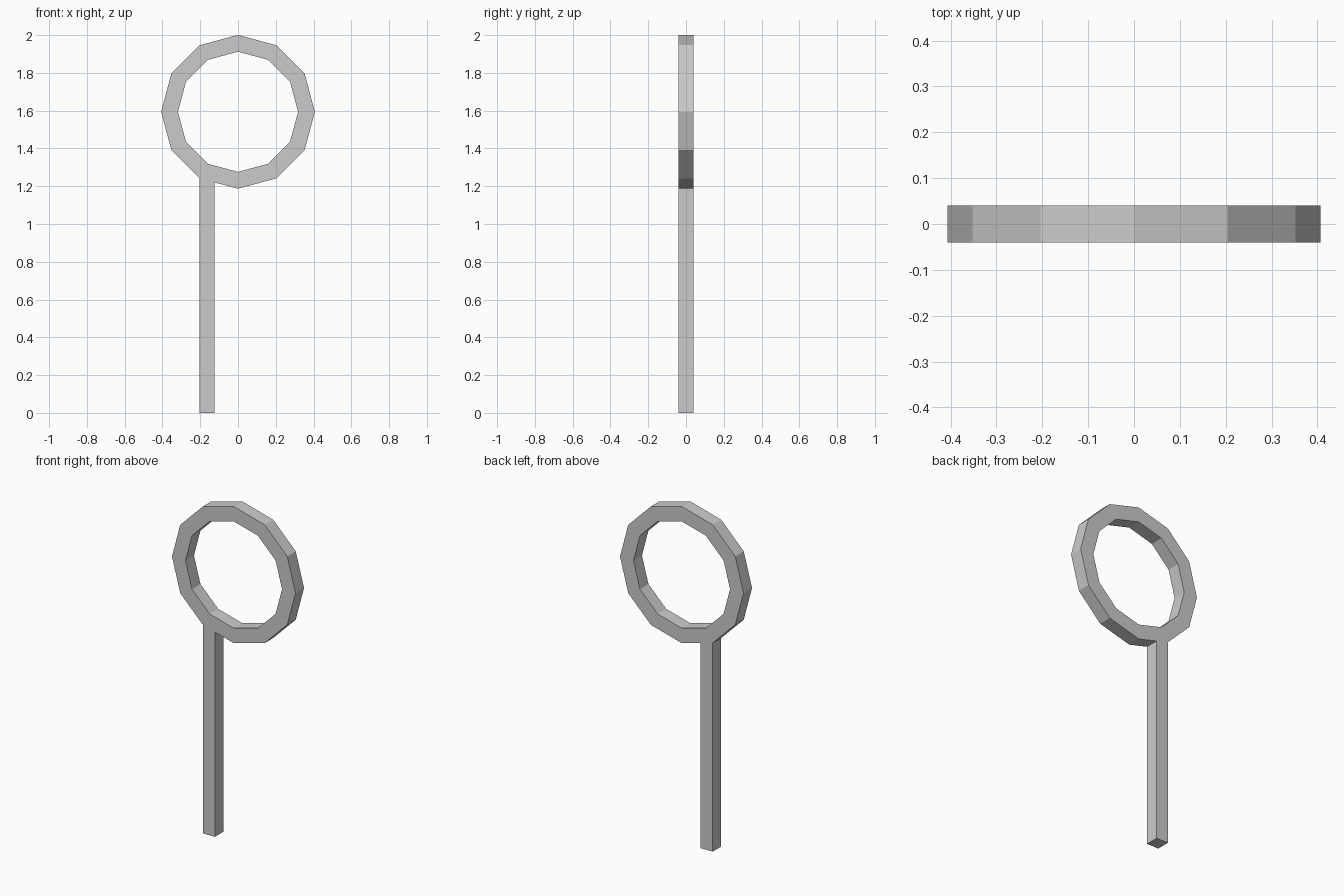
import bpy, bmesh
from math import sin, cos, radians
from mathutils import Vector

if "Cube" in bpy.data.objects:
    bpy.data.objects.remove(bpy.data.objects["Cube"])

R_OUT, R_IN, CZ = 0.407, 0.318, 1.594
HALF_Y, HANDLE_RIGHT, SIDES = 0.04, -0.125, 12

bm = bmesh.new()


def point(x, z):
    return bm.verts.new((x, -HALF_Y, z))


def circle(r):
    angles = [radians(i * 360 / SIDES) for i in range(SIDES)]
    return [point(r * cos(a), CZ + r * sin(a)) for a in angles]


# twelve-sided ring, front outline
outer, inner = circle(R_OUT), circle(R_IN)

# handle joins the ring at its lower-left corner and along the edge after it
a, b = outer[8], outer[9]
t = (HANDLE_RIGHT - a.co.x) / (b.co.x - a.co.x)
joint = bm.verts.new(a.co.lerp(b.co, t))

for i in range(SIDES):
    j = (i + 1) % SIDES
    rim = [outer[i], joint, outer[j]] if i == 8 else [outer[i], outer[j]]
    bm.faces.new(rim + [inner[j], inner[i]])

# straight handle down to the floor
bm.faces.new([a, point(a.co.x, 0), point(HANDLE_RIGHT, 0), joint])

# give the whole outline its thickness
front = bm.faces[:]
result = bmesh.ops.extrude_face_region(bm, geom=front, use_keep_orig=True)
back = [v for v in result["geom"] if isinstance(v, bmesh.types.BMVert)]
bmesh.ops.translate(bm, verts=back, vec=Vector((0, 2 * HALF_Y, 0)))
bmesh.ops.recalc_face_normals(bm, faces=bm.faces[:])

mesh = bpy.data.meshes.new("ring_and_handle")
bm.to_mesh(mesh)
bm.free()
obj = bpy.data.objects.new("ring_and_handle", mesh)
bpy.context.collection.objects.link(obj)
